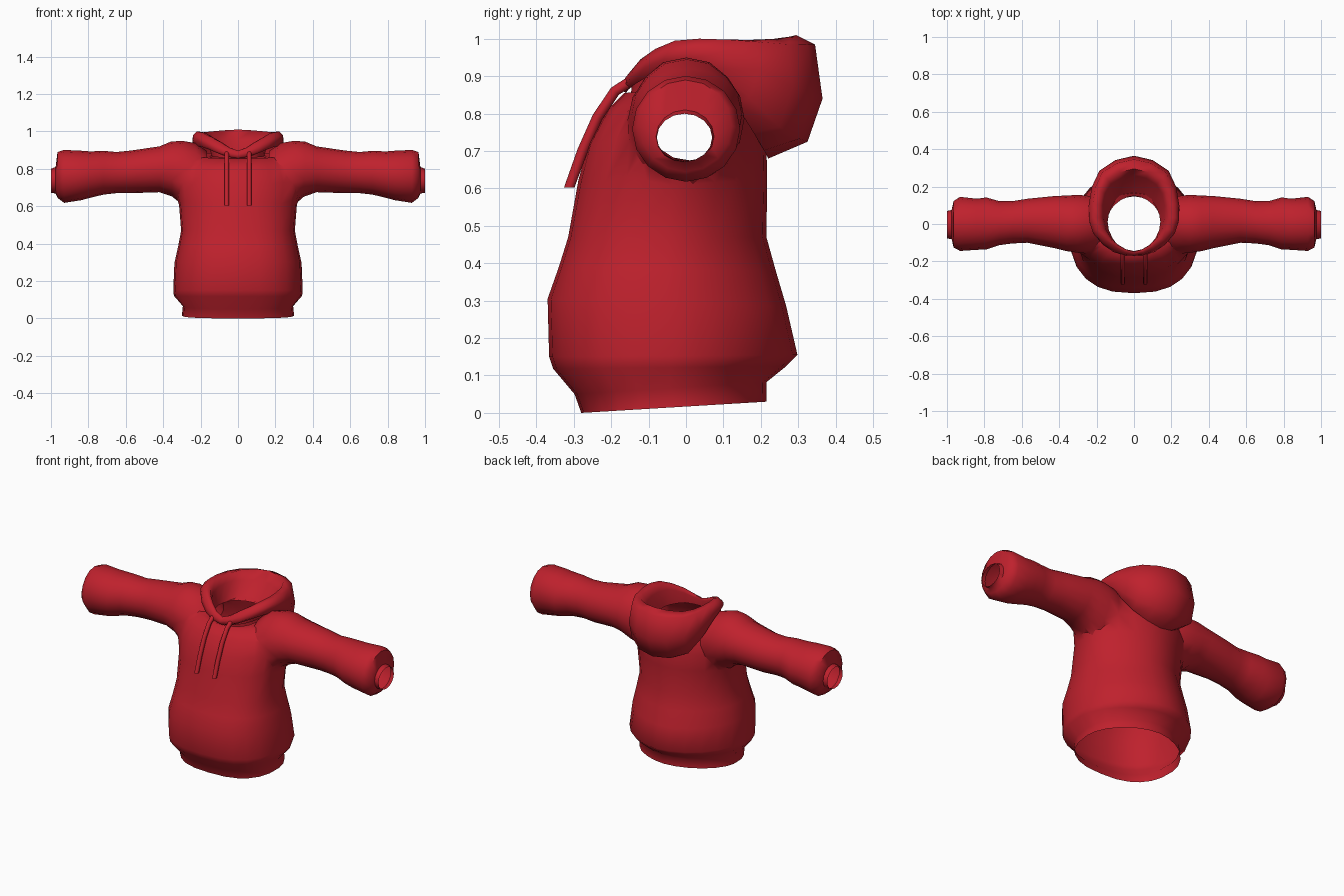
import bpy, bmesh, math
from mathutils import Vector

if "Cube" in bpy.data.objects:
    bpy.data.objects.remove(bpy.data.objects["Cube"])

red = bpy.data.materials.new("red_fabric")
red.diffuse_color = (0.52, 0.015, 0.026, 1)
red.use_nodes = True
red.node_tree.nodes["Principled BSDF"].inputs["Base Color"].default_value = red.diffuse_color


def finish(bm, name, angle=60):
    """Write a bmesh to a smooth red object."""
    me = bpy.data.meshes.new(name)
    bm.to_mesh(me)
    bm.free()
    me.materials.append(red)
    ob = bpy.data.objects.new(name, me)
    bpy.context.collection.objects.link(ob)
    bpy.ops.object.select_all(action='DESELECT')
    bpy.context.view_layer.objects.active = ob
    ob.select_set(True)
    bpy.ops.object.shade_smooth_by_angle(angle=math.radians(angle))
    return ob


def loft(rings, caps=True):
    """Skin a list of closed point rings."""
    bm = bmesh.new()
    vs = [[bm.verts.new(p) for p in r] for r in rings]
    n = len(vs[0])
    for a, b in zip(vs, vs[1:]):
        for i in range(n):
            j = (i + 1) % n
            bm.faces.new((a[i], a[j], b[j], b[i]))
    if caps:
        bm.faces.new(vs[0])
        bm.faces.new(vs[-1])
    bmesh.ops.recalc_face_normals(bm, faces=bm.faces)
    return bm


def spow(v, p):
    return math.copysign(abs(v) ** p, v)


# Torso sections: half width, front y, back y, front z, back z
torso = [
    (.300, -.280, .215, .000, .030), (.295, -.298, .215, .050, .082),
    (.343, -.355, .268, .118, .125), (.346, -.366, .298, .150, .155),
    (.340, -.370, .268, .305, .285), (.320, -.340, .240, .390, .380),
    (.304, -.315, .215, .470, .470), (.318, -.288, .217, .620, .620),
    (.335, -.262, .215, .720, .720), (.310, -.215, .185, .805, .820),
    (.235, -.165, .165, .855, .890), (.150, -.147, .150, .850, .880)]
rings = []
for w, f, b, zf, zb in torso:
    ring = []
    for i in range(24):
        a = math.tau * i / 24
        # squarer in front, rounder behind
        p = 1.1 if math.sin(a) > 0 else (.8 if zf < .5 else .92)
        t = (spow(math.sin(a), p) + 1) / 2
        ring.append((w * spow(math.cos(a), p), f + (b - f) * t, zf + (zb - zf) * t))
    rings.append(ring)
body = finish(loft(rings), "sweater_body")

# Sleeve sections: x, front y, back y, bottom z, top z
sleeve = [
    (.165, -.12, .130, .640, .895), (.23, -.150, .155, .630, .938),
    (.30, -.16, .162, .620, .950),
    (.36, -.15, .155, .655, .945), (.42, -.130, .150, .675, .920),
    (.57, -.10, .135, .670, .898), (.65, -.104, .122, .670, .890),
    (.72, -.113, .122, .662, .896), (.79, -.136, .142, .645, .893),
    (.84, -.138, .135, .632, .897), (.93, -.144, .145, .618, .901),
    (.965, -.125, .122, .645, .890), (.975, -.080, .075, .668, .810),
    (1.0, -.078, .070, .672, .800)]
helpers = []
for side in (1, -1):
    rings = []
    for x, f, b, lo, hi in sleeve:
        rings.append([(side * x, (f + b) / 2 + (b - f) / 2 * math.cos(math.tau * i / 16),
                       (lo + hi) / 2 + (hi - lo) / 2 * math.sin(math.tau * i / 16))
                      for i in range(16)])
    cutter = finish(loft(rings), "sleeve_helper")
    cutter.hide_render = True
    helpers.append(cutter)
    m = body.modifiers.new("join_sleeve", 'BOOLEAN')
    m.operation = 'UNION'
    m.solver = 'EXACT'
    m.object = cutter

# Fuse body and sleeves, open the hem, neck and cuffs
bpy.context.view_layer.update()
dg = bpy.context.evaluated_depsgraph_get()
bm = bmesh.new()
joined = bpy.data.meshes.new_from_object(body.evaluated_get(dg))
bm.from_mesh(joined)
for ob in helpers + [body]:
    bpy.data.objects.remove(ob)
bm.normal_update()
ends = []
for f in bm.faces:
    c, n = f.calc_center_median(), f.normal
    cuff = abs(c.x) > .993 and abs(n.x) > .9
    hem = c.z < .04 and n.z < -.8 and all(v.co.z < .035 for v in f.verts)
    neck = n.z > .8 and c.z > .84 and c.xy.length < .12
    if cuff or hem or neck:
        ends.append(f)
bmesh.ops.delete(bm, geom=ends, context='FACES')
bmesh.ops.remove_doubles(bm, verts=bm.verts, dist=.012)
bmesh.ops.triangulate(bm, faces=[f for f in bm.faces if len(f.verts) > 4])
seam = [v for v in bm.verts if .2 < abs(v.co.x) < .37 and .52 < v.co.z < .93]
for _ in range(2):
    bmesh.ops.smooth_vert(bm, verts=seam, factor=.3, use_axis_x=True,
                          use_axis_y=True, use_axis_z=True)
finish(bm, "sweater", 75)

# Hood: half rings from front centre to back centre, outside to inside
hood = [
    [(0, -.160, .855), (.10, -.135, .88), (.20, -.04, .92), (.215, .08, .89), (.16, .18, .75), (0, .22, .68)],
    [(0, -.170, .862), (.11, -.15, .893), (.21, -.06, .945), (.243, .08, .92), (.19, .25, .765), (0, .325, .725)],
    [(0, -.170, .880), (.11, -.14, .922), (.22, -.045, .972), (.242, .10, .965), (.185, .285, .87), (0, .365, .84)],
    [(0, -.158, .895), (.10, -.122, .945), (.20, -.03, .995), (.22, .11, .998), (.17, .275, .985), (0, .345, .985)],
    [(0, -.148, .897), (.088, -.112, .942), (.17, -.025, .99), (.18, .10, .995), (.14, .235, 1.0), (0, .295, 1.01)],
    [(0, -.145, .885), (.085, -.11, .92), (.15, -.03, .955), (.163, .10, .96), (.12, .21, .955), (0, .26, .955)],
    [(0, -.147, .850), (.085, -.115, .86), (.135, -.03, .865), (.135, .05, .87), (.09, .12, .87), (0, .148, .87)]]
rings = []
for half in hood:
    pts = [Vector(p) for p in half]
    pts += [Vector((-p.x, p.y, p.z)) for p in reversed(pts[1:-1])]
    n = len(pts)
    ring = []
    for i in range(n):
        a, b, c, d = (pts[(i + k) % n] for k in (-1, 0, 1, 2))
        ring += [b, (9 * (b + c) - a - d) / 16]
    rings.append(ring)
finish(loft(rings, caps=False), "hood", 80)

# Drawstrings: round section swept along a side-view path
path = [(-.155, .882), (-.190, .860), (-.237, .79), (-.277, .70), (-.312, .603)]
for side, label in ((1, "right"), (-1, "left")):
    rings = []
    for k, (y, z) in enumerate(path):
        y0, z0 = path[max(k - 1, 0)]
        y1, z1 = path[min(k + 1, len(path) - 1)]
        t = Vector((0, y1 - y0, z1 - z0)).normalized()
        if k == len(path) - 1:
            t = Vector((0, 0, -1))
        nrm = Vector((0, t.z, -t.y))
        rings.append([Vector((side * .06 + .013 * math.cos(math.tau * i / 8), y, z))
                      + nrm * .014 * math.sin(math.tau * i / 8) for i in range(8)])
    finish(loft(rings), label + "_drawstring", 50)
